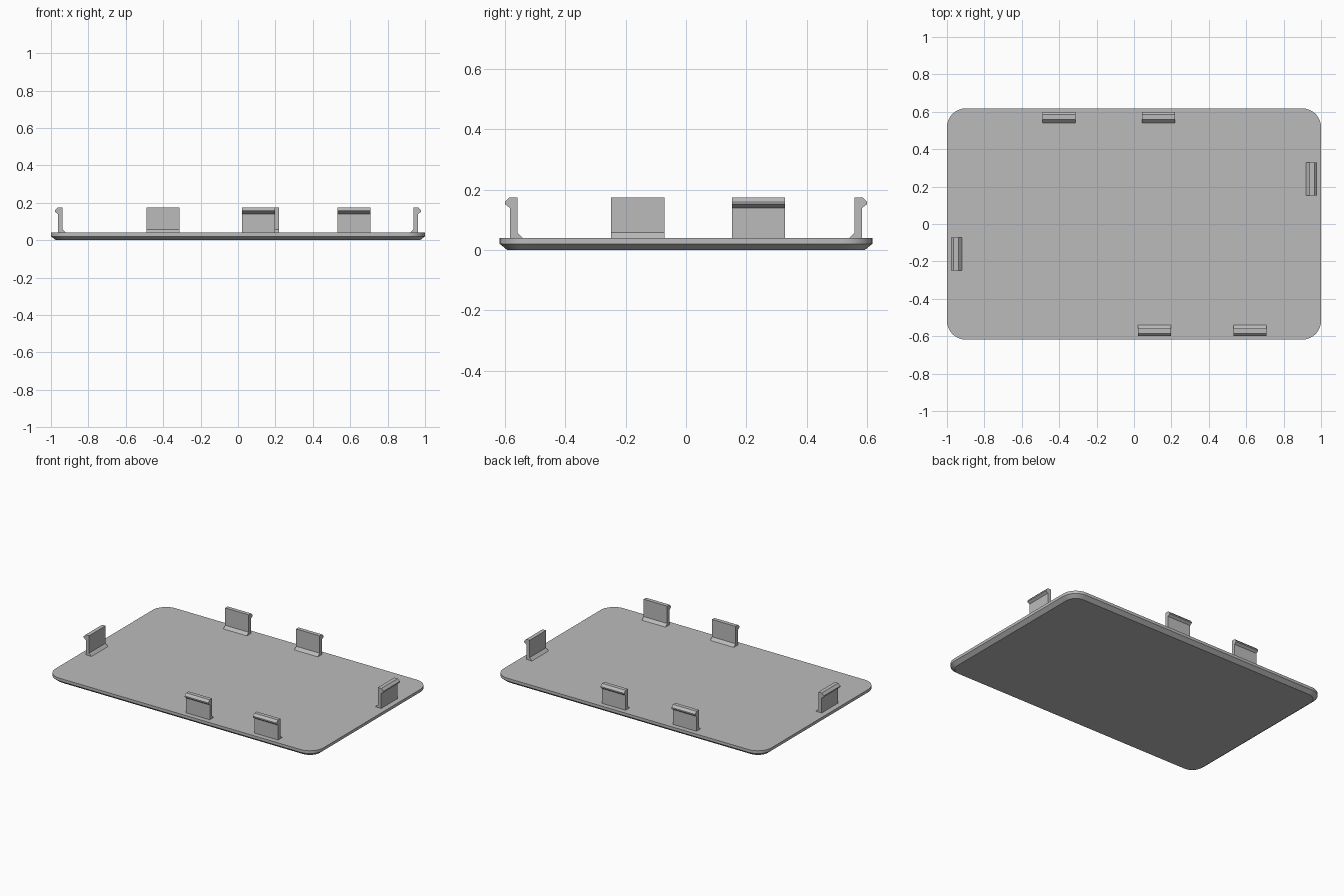
import bpy
import bmesh
from math import cos, sin, pi
from mathutils import Matrix, Vector

cube = bpy.data.objects.get("Cube")
if cube:
    bpy.data.objects.remove(cube, do_unlink=True)

grey = bpy.data.materials.new("light grey plastic")
grey.use_nodes = True
colour = (0.5, 0.5, 0.5, 1)
grey.diffuse_color = colour
grey.node_tree.nodes["Principled BSDF"].inputs["Base Color"].default_value = colour


def finish(name, bm):
    bmesh.ops.recalc_face_normals(bm, faces=bm.faces)
    mesh = bpy.data.meshes.new(name)
    bm.to_mesh(mesh)
    bm.free()
    mesh.materials.append(grey)
    obj = bpy.data.objects.new(name, mesh)
    bpy.context.collection.objects.link(obj)
    return obj


def loft(bm, rings):
    """Join matching rings of points and cap both ends."""
    rows = [[bm.verts.new(p) for p in ring] for ring in rings]
    for a, b in zip(rows, rows[1:]):
        for i in range(len(a)):
            j = (i + 1) % len(a)
            bm.faces.new((a[i], a[j], b[j], b[i]))
    bm.faces.new(rows[0])
    bm.faces.new(rows[-1])


def rounded_outline(z, inset, steps=8):
    radius = 0.1 - inset
    points = []
    for corner, (sx, sy) in enumerate([(1, 1), (-1, 1), (-1, -1), (1, -1)]):
        for k in range(steps + 1):
            a = (corner + k / steps) * pi / 2
            points.append((sx * 0.9 + radius * cos(a), sy * 0.518 + radius * sin(a), z))
    return points


# Cover plate with rounded corners and a chamfered underside
bm = bmesh.new()
loft(bm, [rounded_outline(0, 0.026), rounded_outline(0.021, 0), rounded_outline(0.04, 0)])
plate = finish("cover_plate", bm)
bpy.context.view_layer.objects.active = plate
plate.select_set(True)
bpy.ops.object.shade_smooth_by_angle(angle=0.5)

# Snap clip section: distance inward from the hook tip, and height
section = [(0.016, 0.035), (0.016, 0.14), (0, 0.152), (0, 0.16), (0.015, 0.175),
           (0.041, 0.175), (0.041, 0.058), (0.059, 0.04), (0.059, 0.035)]


def snap_clip(name, along, reach, turn):
    bm = bmesh.new()
    loft(bm, [[Vector((x, d - reach, z)) for d, z in section]
              for x in (along - 0.088, along + 0.088)])
    bm.transform(Matrix.Rotation(turn, 4, "Z"))
    finish(name, bm)


# Clips around the rim; each is made on the front edge and turned into place
snap_clip("front_clip_inner", 0.11, 0.6, 0)
snap_clip("front_clip_outer", 0.62, 0.6, 0)
snap_clip("back_clip_left", -0.13, 0.6, pi)
snap_clip("back_clip_right", 0.4, 0.6, pi)
snap_clip("left_side_clip", 0.24, 0.979, pi / 2)
snap_clip("right_side_clip", 0.16, 0.979, -pi / 2)
